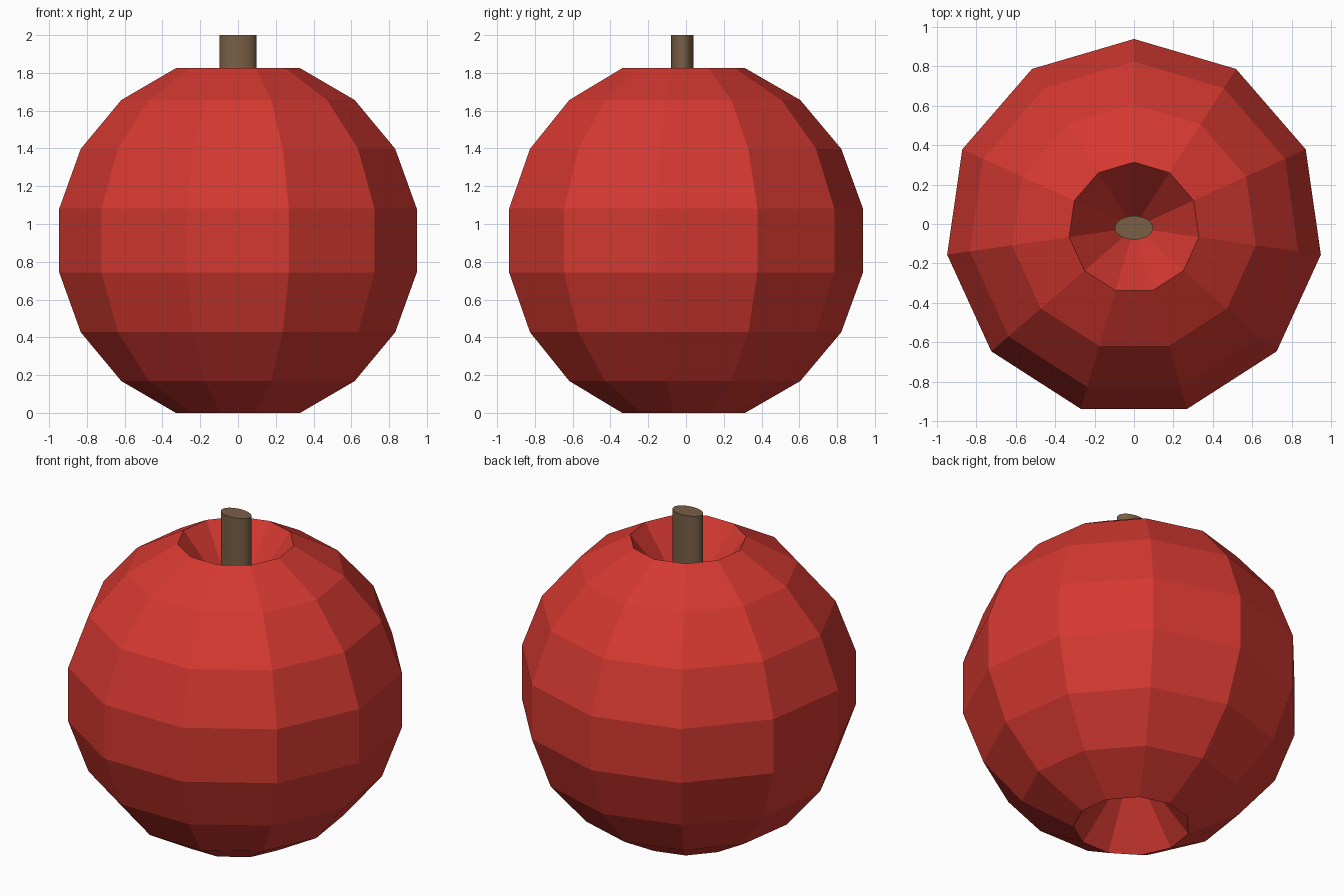
import bpy, bmesh
from math import pi, sin, cos, radians

if "Cube" in bpy.data.objects:
    bpy.data.objects.remove(bpy.data.objects["Cube"])

SIDES = 11
R = 0.971             # body sphere radius
ZC = R * sin(radians(70))
YC = -0.019           # shared axis of body and stem
DIMPLE = 0.42         # depth of the pushed-in poles


def material(name, rgb):
    m = bpy.data.materials.new(name)
    m.diffuse_color = (*rgb, 1)
    m.use_nodes = True
    m.node_tree.nodes["Principled BSDF"].inputs["Base Color"].default_value = m.diffuse_color
    return m


# Body: eight latitude rings, with both poles pushed inwards
bm = bmesh.new()
rings = []
for lat in range(-70, 71, 20):
    r, z = R * cos(radians(lat)), ZC + R * sin(radians(lat))
    rings.append([bm.verts.new((r * cos(pi / 2 + 2 * pi * i / SIDES),
                                YC + r * sin(pi / 2 + 2 * pi * i / SIDES), z))
                  for i in range(SIDES)])
bottom = bm.verts.new((0, YC, DIMPLE))
top = bm.verts.new((0, YC, 2 * ZC - DIMPLE))
for i in range(SIDES):
    j = (i + 1) % SIDES
    for a, b in zip(rings, rings[1:]):
        bm.faces.new((a[i], a[j], b[j], b[i]))
    bm.faces.new((rings[0][j], rings[0][i], bottom))
    bm.faces.new((rings[-1][i], rings[-1][j], top))
mesh = bpy.data.meshes.new("fruit_body")
bm.to_mesh(mesh)
bm.free()
body = bpy.data.objects.new("fruit_body", mesh)
bpy.context.collection.objects.link(body)
mesh.materials.append(material("red_skin", (0.66, 0.04, 0.03)))

# Stem: oval cylinder rising out of the top dimple
z0, z1 = 1.41, 2.0
bpy.ops.mesh.primitive_cylinder_add(vertices=32, radius=1, depth=1,
                                    location=(0, YC, (z0 + z1) / 2))
stem = bpy.context.object
stem.name = "stem"
stem.scale = (0.097, 0.06, z1 - z0)
bpy.ops.object.transform_apply(location=False, rotation=False, scale=True)
bpy.ops.object.shade_smooth_by_angle(angle=radians(30))
stem.data.materials.append(material("brown_stem", (0.19, 0.115, 0.06)))
